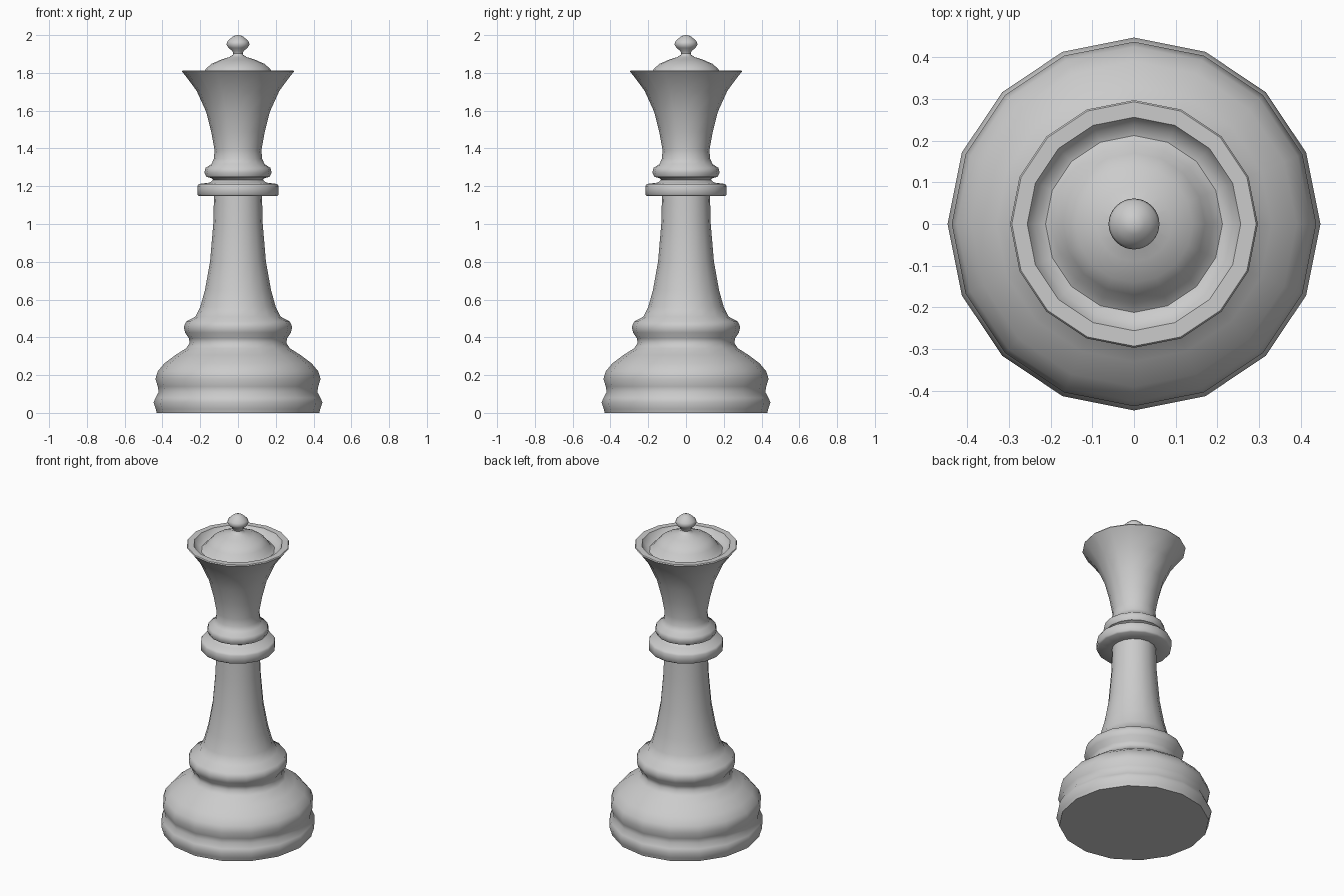
import bpy, bmesh, math
from mathutils import Vector

cube = bpy.data.objects.get("Cube")
if cube:
    bpy.data.objects.remove(cube, do_unlink=True)

grey = bpy.data.materials.new("pale grey")
grey.use_nodes = True
shade = (0.6, 0.6, 0.6, 1)
grey.diffuse_color = shade
grey.node_tree.nodes["Principled BSDF"].inputs["Base Color"].default_value = shade


def lathe(name, profile, sides=16, crease=50):
    """Turn a (radius, height) profile around z."""
    bm = bmesh.new()
    verts = [bm.verts.new((r, 0, z)) for r, z in profile]
    edges = [bm.edges.new(pair) for pair in zip(verts, verts[1:])]
    bmesh.ops.spin(bm, geom=verts + edges, cent=Vector(), axis=Vector((0, 0, 1)),
                   angle=math.tau, steps=sides, use_duplicate=False)
    bmesh.ops.remove_doubles(bm, verts=bm.verts, dist=0.0005)
    bmesh.ops.recalc_face_normals(bm, faces=bm.faces)
    mesh = bpy.data.meshes.new(name)
    bm.to_mesh(mesh)
    bm.free()
    mesh.materials.append(grey)
    obj = bpy.data.objects.new(name, mesh)
    bpy.context.collection.objects.link(obj)
    bpy.ops.object.select_all(action="DESELECT")
    obj.select_set(True)
    bpy.context.view_layer.objects.active = obj
    bpy.ops.object.shade_smooth_by_angle(angle=math.radians(crease))
    return obj


# Foot, bulge, upper ring and tapering stem
lathe("base_and_stem", [
    (0, 0), (.43, 0), (.435, .02), (.447, .055), (.437, .08), (.42, .11),
    (.425, .14), (.437, .18), (.425, .22), (.39, .262), (.33, .307),
    (.275, .342), (.256, .37), (.26, .395), (.28, .425), (.287, .455),
    (.275, .483), (.225, .51), (.2, .56), (.175, .65), (.148, .8),
    (.131, 1), (.127, 1.15)])

# Flat collar around the stem
lathe("collar", [
    (.12, 1.148), (.207, 1.148), (.215, 1.156), (.215, 1.2), (.207, 1.212),
    (.15, 1.219), (.13, 1.235)])

# Small ring, flared crown, hollow rim and dome
lathe("crown", [
    (.13, 1.23), (.14, 1.243), (.168, 1.25), (.178, 1.272), (.172, 1.297),
    (.14, 1.318), (.128, 1.345), (.124, 1.39), (.142, 1.49), (.169, 1.595),
    (.219, 1.705), (.278, 1.785), (.297, 1.807), (.293, 1.813),
    (.256, 1.813), (.238, 1.783), (.212, 1.775), (.19, 1.79), (.17, 1.822),
    (.14, 1.848), (.09, 1.87), (.045, 1.884), (.028, 1.895), (.025, 1.905)])

# Knob on the dome
lathe("finial", [
    (.025, 1.9), (.029, 1.915), (.05, 1.932), (.061, 1.95), (.056, 1.966),
    (.04, 1.982), (.025, 1.994), (.012, 1.999), (0, 2)], sides=32)
